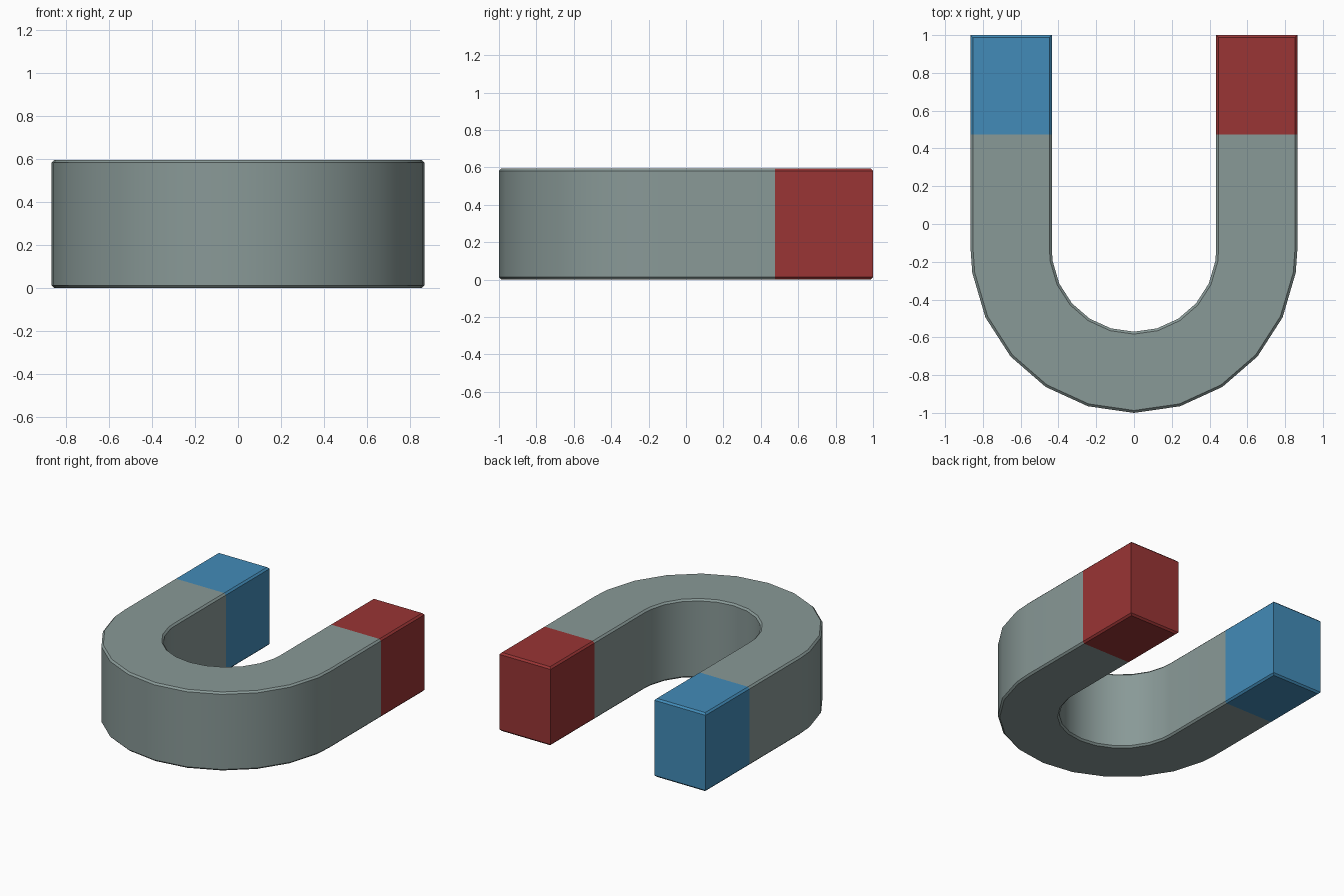
import bpy, bmesh
from math import sin, cos, radians

if "Cube" in bpy.data.objects:
    bpy.data.objects.remove(bpy.data.objects["Cube"])

R_OUT, R_IN = 0.865, 0.435   # outer and inner radius of the bend
CY = -0.135                  # centre of the bend
H, C = 0.595, 0.013          # height and chamfer
SEAM, TIP = 0.475, 1.0       # where the painted pole starts and ends

# chamfered bar cross-section: (distance from centre, z)
SECTION = [(R_OUT, C), (R_OUT, H - C), (R_OUT - C, H), (R_IN + C, H),
           (R_IN, H - C), (R_IN, C), (R_IN + C, 0), (R_OUT - C, 0)]


def leg_ring(side, y, chamfer=0.0):
    # cross-section across a straight leg, top and bottom edges pulled back
    return [(side * r, y - (0 if C - 1e-6 <= z <= H - C + 1e-6 else chamfer), z)
            for r, z in SECTION]


def bend_ring(deg):
    # cross-section on the bend, angle measured from straight down (-y)
    a = radians(deg)
    return [(r * sin(a), CY - r * cos(a), z) for r, z in SECTION]


def material(name, rgb):
    m = bpy.data.materials.new(name)
    m.diffuse_color = (*rgb, 1)
    m.use_nodes = True
    m.node_tree.nodes["Principled BSDF"].inputs["Base Color"].default_value = m.diffuse_color
    return m


def sweep(name, rings, mat, end=False):
    bm = bmesh.new()
    vs = [[bm.verts.new(p) for p in ring] for ring in rings]
    for a, b in zip(vs, vs[1:]):
        for i in range(8):
            j = (i + 1) % 8
            bm.faces.new((a[i], a[j], b[j], b[i]))
    if end:
        e = vs[-1]
        bm.faces.new((e[0], e[1], e[4], e[5]))   # pole face
        bm.faces.new((e[1], e[2], e[3], e[4]))   # top chamfer
        bm.faces.new((e[5], e[6], e[7], e[0]))   # bottom chamfer
    bmesh.ops.recalc_face_normals(bm, faces=bm.faces)
    # open tubes: make sure the chamfered top looks up
    bm.normal_update()
    top = max(bm.faces, key=lambda f: f.calc_center_median().z)
    if top.normal.z < 0:
        bmesh.ops.reverse_faces(bm, faces=bm.faces)
    me = bpy.data.meshes.new(name)
    bm.to_mesh(me)
    bm.free()
    me.materials.append(mat)
    ob = bpy.data.objects.new(name, me)
    bpy.context.collection.objects.link(ob)
    bpy.ops.object.select_all(action='DESELECT')
    ob.select_set(True)
    bpy.context.view_layer.objects.active = ob
    bpy.ops.object.shade_smooth_by_angle(angle=radians(30))


# grey horseshoe body
step = 180 / 11
angles = [-90] + [k * step for k in range(-5, 6)] + [90]
body = [leg_ring(-1, SEAM)] + [bend_ring(a) for a in angles] + [leg_ring(1, SEAM)]
sweep("magnet_body", body, material("steel_grey", (0.25, 0.32, 0.31)))

# painted poles
for side, name, rgb in ((-1, "blue_pole", (0.055, 0.26, 0.48)),
                        (1, "red_pole", (0.32, 0.035, 0.035))):
    sweep(name, [leg_ring(side, SEAM), leg_ring(side, TIP, C)],
          material(name + "_paint", rgb), end=True)
